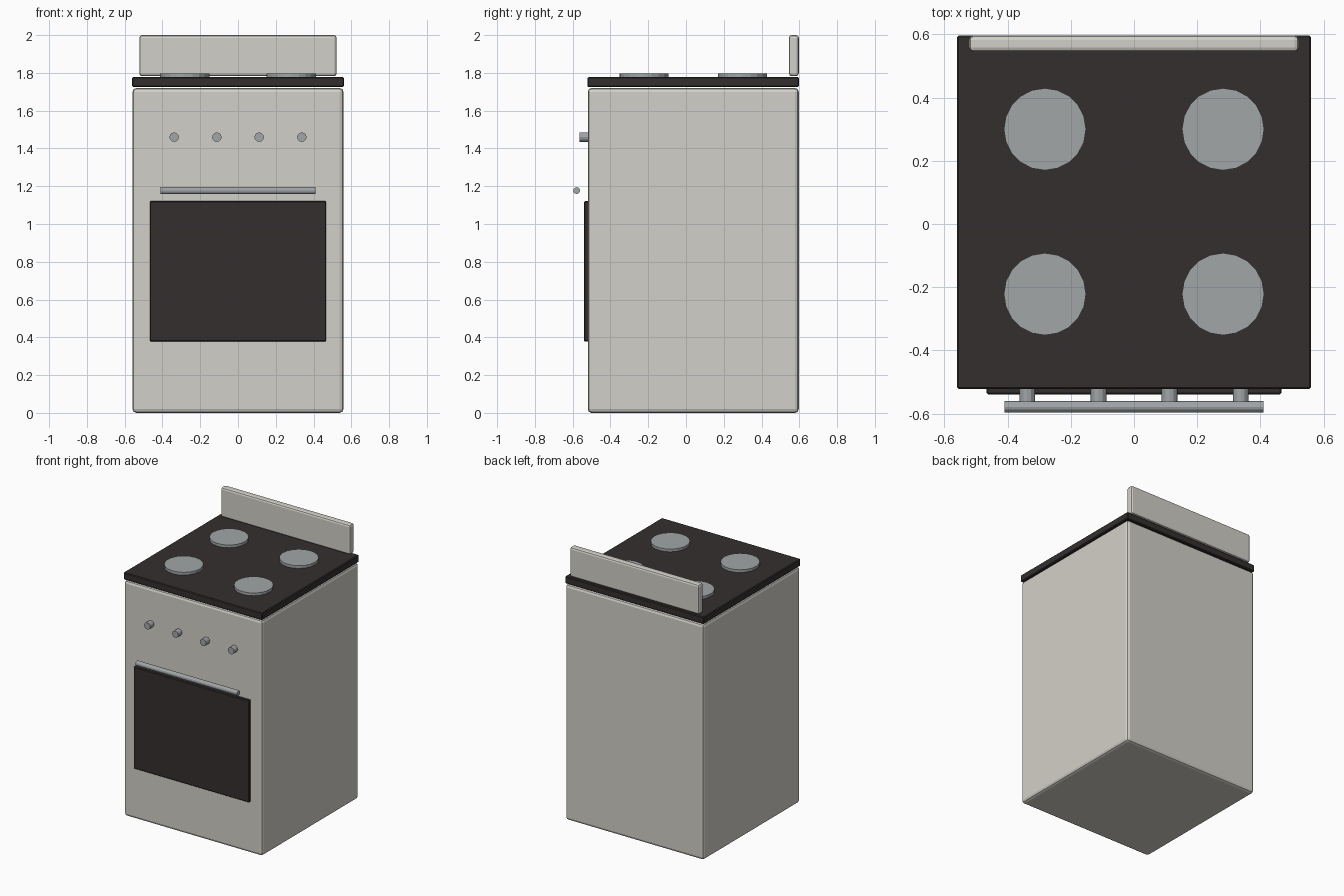
import bpy
from math import radians

if "Cube" in bpy.data.objects:
    bpy.data.objects.remove(bpy.data.objects["Cube"])


def material(name, color):
    m = bpy.data.materials.new(name)
    m.diffuse_color = (*color, 1)
    m.use_nodes = True
    m.node_tree.nodes["Principled BSDF"].inputs["Base Color"].default_value = m.diffuse_color
    return m


enamel = material("enamel", (0.65, 0.63, 0.58))
dark = material("dark_glass", (0.033, 0.028, 0.027))
metal = material("metal", (0.36, 0.38, 0.39))


def box(name, lo, hi, mat, bevel, segments=2):
    """Bevelled box between two corners."""
    bpy.ops.mesh.primitive_cube_add(size=1, location=[(a + b) / 2 for a, b in zip(lo, hi)])
    ob = bpy.context.object
    ob.name = name
    ob.scale = [b - a for a, b in zip(lo, hi)]
    bpy.ops.object.transform_apply(location=False, rotation=False, scale=True)
    ob.data.materials.append(mat)
    mod = ob.modifiers.new("bevel", 'BEVEL')
    mod.width = bevel
    mod.segments = segments
    return ob


def cylinder(name, center, radius, length, sides, rotation=(0, 0, 0)):
    """Flat-faced metal cylinder."""
    bpy.ops.mesh.primitive_cylinder_add(vertices=sides, radius=radius, depth=length,
                                        location=center, rotation=rotation)
    ob = bpy.context.object
    ob.name = name
    ob.data.materials.append(metal)
    return ob


# Cabinet, cooktop, rear splash panel
box("body", (-0.558, -0.52, 0), (0.558, 0.597, 1.72), enamel, 0.02)
box("cooktop", (-0.56, -0.522, 1.725), (0.56, 0.597, 1.777), dark, 0.005, 1)
box("back_panel", (-0.522, 0.545, 1.783), (0.522, 0.597, 2.0), enamel, 0.014)

# Oven door and its handle
box("oven_door", (-0.467, -0.54, 0.377), (0.467, -0.515, 1.121), dark, 0.005, 1)
cylinder("door_handle", (0, -0.579, 1.177), 0.018, 0.82, 12, (0, radians(90), 0))

# Four burners
for x in (-0.282, 0.282):
    for y in (-0.222, 0.3):
        cylinder("burner", (x, y, 1.784), 0.13, 0.026, 20)

# Four control knobs
for x in (-0.338, -0.112, 0.112, 0.338):
    cylinder("knob", (x, -0.54, 1.46), 0.025, 0.048, 12, (radians(90), 0, 0))
